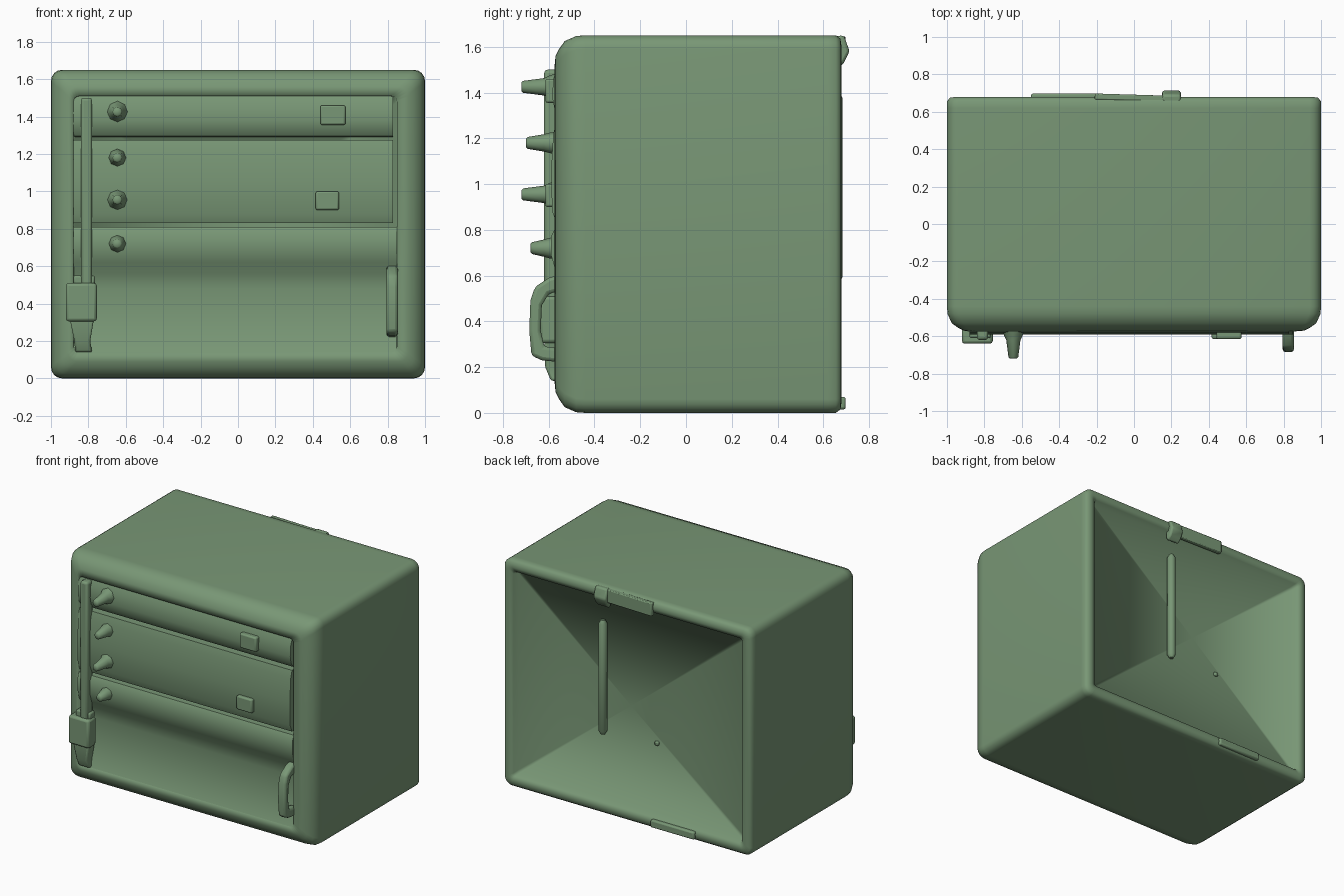
import bpy, bmesh, math
from mathutils import Matrix, Vector

if "Cube" in bpy.data.objects:
    bpy.data.objects.remove(bpy.data.objects["Cube"])

green = bpy.data.materials.new("sage_green")
green.diffuse_color = (0.19, 0.31, 0.18, 1)
green.use_nodes = True
green.node_tree.nodes["Principled BSDF"].inputs["Base Color"].default_value = green.diffuse_color


def finish(name, bm, angle=50, bevel=0):
    bmesh.ops.recalc_face_normals(bm, faces=bm.faces[:])
    me = bpy.data.meshes.new(name)
    bm.to_mesh(me)
    bm.free()
    ob = bpy.data.objects.new(name, me)
    bpy.context.collection.objects.link(ob)
    me.materials.append(green)
    if bevel:
        m = ob.modifiers.new("soft_edges", 'BEVEL')
        m.width = bevel
        m.segments = 2
        m.limit_method = 'ANGLE'
    for p in me.polygons:
        p.use_smooth = True
    if angle:
        for o in bpy.context.selected_objects:
            o.select_set(False)
        ob.select_set(True)
        bpy.context.view_layer.objects.active = ob
        bpy.ops.object.shade_smooth_by_angle(angle=math.radians(angle))
    return ob


def rounded_ring(bm, y, x0, x1, z0, z1, r, n=4):
    """Rounded rectangle in the xz plane."""
    out = []
    corners = [(x1 - r, z1 - r), (x0 + r, z1 - r), (x0 + r, z0 + r), (x1 - r, z0 + r)]
    for k, (cx, cz) in enumerate(corners):
        for i in range(n + 1):
            a = math.pi / 2 * (k + i / n)
            out.append(bm.verts.new((cx + r * math.cos(a), y, cz + r * math.sin(a))))
    return out


def fan(bm, ring, centre):
    c = bm.verts.new(centre)
    for i in range(len(ring)):
        bm.faces.new((ring[i], ring[(i + 1) % len(ring)], c))


def loft(bm, rings):
    for a, b in zip(rings, rings[1:]):
        n = len(a)
        for i in range(n):
            j = (i + 1) % n
            bm.faces.new((a[i], a[j], b[j], b[i]))


def prism(name, profile, x0, x1, bevel=0.0, angle=50):
    """Profile of (y, z) points extruded along x."""
    bm = bmesh.new()
    a = [bm.verts.new((x0, y, z)) for y, z in profile]
    b = [bm.verts.new((x1, y, z)) for y, z in profile]
    loft(bm, [a, b])
    bm.faces.new(a)
    bm.faces.new(b)
    return finish(name, bm, angle, bevel)


def box(name, x, y, z, bevel=0.01, turn=0):
    bm = bmesh.new()
    bmesh.ops.create_cube(bm, size=1)
    c = Vector(((x[0] + x[1]) / 2, (y[0] + y[1]) / 2, (z[0] + z[1]) / 2))
    s = (x[1] - x[0], y[1] - y[0], z[1] - z[0])
    bm.transform(Matrix.Translation(c) @ Matrix.Rotation(turn, 4, 'Z') @ Matrix.Diagonal((*s, 1)))
    return finish(name, bm, 40, bevel)


# Case: lofted rounded rings, shallow recess at the back and a framed front
bm = bmesh.new()
rings = []
for y, d, r in [(0.625, 0.09, 0.02), (0.67, 0.08, 0.02), (0.68, 0.05, 0.03), (0.675, 0.015, 0.05),
                (0.655, 0, 0.06), (0.62, 0, 0.06), (-0.44, 0, 0.06), (-0.48, 0.003, 0.06),
                (-0.53, 0.025, 0.06), (-0.555, 0.06, 0.05), (-0.57, 0.09, 0.05)]:
    rings.append(rounded_ring(bm, y, -1 + d, 1 - d, d, 1.65 - d, r))
rings.append(rounded_ring(bm, -0.575, -0.88, 0.85, 0.14, 1.51, 0.03))
rings.append(rounded_ring(bm, -0.47, -0.87, 0.84, 0.15, 1.50, 0.03))
loft(bm, rings)
fan(bm, rings[0], (0, 0.63, 0.82))
fan(bm, rings[-1], (0, -0.47, 0.82))
finish("case", bm, angle=0)

# Front panels, separated by narrow slits
prism("upper_panel", [(-0.45, 1.51), (-0.56, 1.51), (-0.58, 1.46), (-0.585, 1.38),
                      (-0.575, 1.33), (-0.55, 1.295), (-0.45, 1.29)], -0.88, 0.83)
prism("middle_panel", [(-0.45, 1.275), (-0.565, 1.275), (-0.58, 1.22), (-0.59, 1.05),
                       (-0.585, 0.88), (-0.565, 0.83), (-0.45, 0.83)], -0.88, 0.83)
prism("lower_panel", [(-0.45, 0.81), (-0.57, 0.81), (-0.59, 0.77), (-0.59, 0.69),
                      (-0.57, 0.62), (-0.53, 0.56), (-0.515, 0.48), (-0.525, 0.32),
                      (-0.55, 0.2), (-0.575, 0.14), (-0.45, 0.14)], -0.88, 0.85)

# Tapered control knobs
for i, (z, tip) in enumerate([(1.425, -0.72), (1.18, -0.70), (0.955, -0.72), (0.72, -0.68)]):
    bm = bmesh.new()
    big = i % 2 == 0
    steps = [(-0.55, 0.065 if big else 0.05), (-0.595, 0.05 if big else 0.045),
             (-0.62, 0.038), (tip + 0.008, 0.026), (tip, 0.018)]
    knob = []
    for y, r in steps:
        knob.append([bm.verts.new((-0.645 + r * math.cos(a * math.pi / 4), y,
                                   z + r * math.sin(a * math.pi / 4))) for a in range(8)])
    loft(bm, knob)
    bm.faces.new(knob[0])
    bm.faces.new(knob[-1])
    finish("knob_%d" % (i + 1), bm)

# Square buttons
box("upper_button", (0.44, 0.575), (-0.615, -0.55), (1.355, 1.46))
box("middle_button", (0.415, 0.54), (-0.615, -0.55), (0.9, 1.0))

# Left rail, its bracket and the foot below
box("left_rail", (-0.84, -0.78), (-0.62, -0.55), (0.48, 1.5), 0.015)
box("rail_bracket", (-0.92, -0.755), (-0.64, -0.55), (0.305, 0.51), 0.015)
box("bracket_collar", (-0.88, -0.765), (-0.61, -0.55), (0.5, 0.55), 0.01)
bm = bmesh.new()
foot = []
for z, xa, xb, ya in [(0.32, -0.9, -0.77, -0.62), (0.2, -0.875, -0.79, -0.615), (0.14, -0.87, -0.78, -0.59)]:
    foot.append([bm.verts.new(p) for p in ((xa, ya, z), (xb, ya, z), (xb, -0.54, z), (xa, -0.54, z))])
loft(bm, foot)
bm.faces.new(foot[0])
bm.faces.new(foot[-1])
finish("bracket_foot", bm, 40, 0.01)

# Right pull handle
prism("pull_handle", [(-0.53, 0.61), (-0.6, 0.59), (-0.66, 0.55), (-0.68, 0.49), (-0.685, 0.36),
                      (-0.675, 0.25), (-0.63, 0.23), (-0.53, 0.22), (-0.53, 0.28), (-0.62, 0.29),
                      (-0.635, 0.36), (-0.63, 0.47), (-0.6, 0.52), (-0.53, 0.54)],
      0.795, 0.855, 0.015)

# Rear rod
bm = bmesh.new()
rod = []
for z, r in [(0.57, 0.015), (0.595, 0.03), (1.375, 0.03), (1.4, 0.015)]:
    rod.append([bm.verts.new((0.21 + r * math.cos(a * math.pi / 4), 0.655 + r * math.sin(a * math.pi / 4), z))
                for a in range(8)])
loft(bm, rod)
bm.faces.new(rod[0])
bm.faces.new(rod[-1])
finish("rear_rod", bm)

# Rear latch, stud and lower hinge plate
prism("rear_latch", [(0.64, 1.645), (0.69, 1.65), (0.715, 1.58), (0.69, 1.53), (0.66, 1.5), (0.64, 1.52)],
      0.15, 0.25, 0.012)
box("rear_latch_plate", (-0.21, 0.17), (0.66, 0.692), (1.55, 1.645), 0.006, -0.03)
box("rear_stud", (-0.225, -0.195), (0.6, 0.645), (0.59, 0.62), 0.008)
box("lower_hinge_plate", (-0.55, -0.2), (0.65, 0.698), (0.015, 0.07), 0.01)
